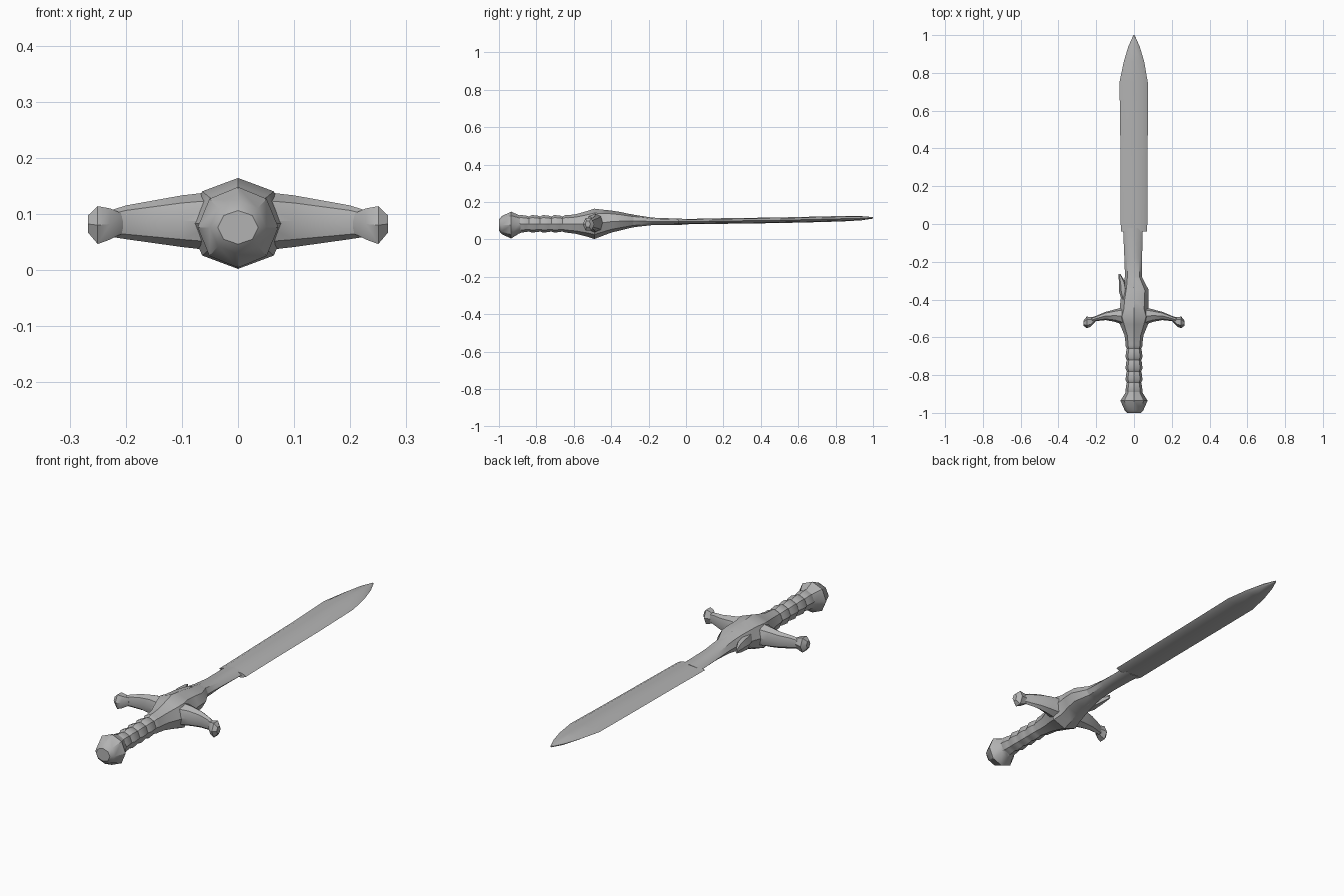
import bpy, bmesh, math

steel = bpy.data.materials.new("grey_steel")
steel.diffuse_color = (0.45, 0.45, 0.45, 1)


def loft(name, rings, axis="y", sides=8, angle=35, mirror=False, turn=0.0):
    """Skin elliptical rings (t, half_a, half_z, centre_a, centre_z) along an axis."""
    bm = bmesh.new()
    loops = []
    for t, ha, hz, ca, cz in rings:
        loop = []
        for i in range(sides):
            w = 2 * math.pi * i / sides + turn
            a, z = ca + ha * math.cos(w), cz + hz * math.sin(w)
            loop.append(bm.verts.new((a, t, z) if axis == "y" else (t, a, z)))
        loops.append(loop)
    for p, q in zip(loops, loops[1:]):
        for i in range(sides):
            j = (i + 1) % sides
            bm.faces.new((p[i], p[j], q[j], q[i]))
    bm.faces.new(loops[0])
    bm.faces.new(loops[-1])
    bmesh.ops.recalc_face_normals(bm, faces=bm.faces[:])
    mesh = bpy.data.meshes.new(name)
    bm.to_mesh(mesh)
    bm.free()
    mesh.materials.append(steel)
    ob = bpy.data.objects.new(name, mesh)
    bpy.context.collection.objects.link(ob)
    bpy.ops.object.select_all(action="DESELECT")
    ob.select_set(True)
    bpy.context.view_layer.objects.active = ob
    bpy.ops.object.shade_smooth_by_angle(angle=math.radians(angle))
    if mirror:
        ob.modifiers.new("mirror", "MIRROR")
    return ob


# Broad blade, stepping out from the ricasso and narrowing to the tip
loft("blade", [
    (-0.04, 0.070, 0.014, 0, 0.094),
    (0.20, 0.071, 0.015, 0, 0.098),
    (0.50, 0.073, 0.015, 0, 0.102),
    (0.75, 0.075, 0.015, -0.002, 0.108),
    (0.86, 0.054, 0.014, 0, 0.111),
    (0.94, 0.030, 0.011, 0, 0.113),
    (1.00, 0.003, 0.004, 0, 0.115)])

# Narrow ricasso
loft("ricasso", [
    (-0.34, 0.050, 0.045, -0.003, 0.098),
    (-0.27, 0.045, 0.032, -0.003, 0.098),
    (-0.18, 0.047, 0.020, -0.004, 0.096),
    (-0.02, 0.052, 0.016, -0.006, 0.094)])

# Swollen body between ricasso and guard
loft("guard_body", [
    (-0.64, 0.044, 0.046, 0, 0.082),
    (-0.59, 0.050, 0.052, 0, 0.082),
    (-0.53, 0.075, 0.068, 0, 0.083),
    (-0.49, 0.090, 0.081, 0, 0.083),
    (-0.45, 0.076, 0.071, 0, 0.088),
    (-0.40, 0.074, 0.059, 0.003, 0.095),
    (-0.35, 0.070, 0.049, 0.008, 0.097),
    (-0.28, 0.044, 0.033, -0.002, 0.098)])

# Small pointed prong on the left of the body
loft("side_prong", [
    (-0.42, 0.015, 0.030, -0.045, 0.095),
    (-0.36, 0.024, 0.032, -0.055, 0.096),
    (-0.31, 0.018, 0.025, -0.062, 0.097),
    (-0.265, 0.005, 0.010, -0.077, 0.098)], sides=6)

# Curved guard arms, mirrored
loft("guard_arm", [
    (0.03, 0.055, 0.054, -0.490, 0.087),
    (0.10, 0.033, 0.046, -0.485, 0.087),
    (0.15, 0.022, 0.038, -0.487, 0.086),
    (0.20, 0.014, 0.030, -0.500, 0.085),
    (0.225, 0.015, 0.024, -0.510, 0.083)], axis="x", mirror=True)

# Faceted knobs on the arm ends
loft("guard_knob", [
    (0.205, 0.012, 0.020, -0.505, 0.083),
    (0.228, 0.025, 0.032, -0.518, 0.082),
    (0.250, 0.031, 0.039, -0.521, 0.080),
    (0.267, 0.014, 0.018, -0.525, 0.082)], axis="x", sides=6, mirror=True)

# Wrapped grip: shallow swells between tight grooves
grip = []
for k in range(5):
    y = -0.90 + k * 0.06
    grip += [(y, 0.038, 0.040, 0, 0.082), (y + 0.015, 0.045, 0.047, 0, 0.083),
             (y + 0.045, 0.042, 0.044, 0, 0.083)]
loft("grip", grip + [(-0.60, 0.044, 0.047, 0, 0.083)])

# Chunky pommel
loft("pommel", [
    (-1.00, 0.036, 0.030, 0, 0.076),
    (-0.985, 0.050, 0.048, 0, 0.076),
    (-0.935, 0.072, 0.072, 0, 0.076),
    (-0.895, 0.046, 0.050, 0, 0.080),
    (-0.870, 0.040, 0.042, 0, 0.082)], angle=40)
